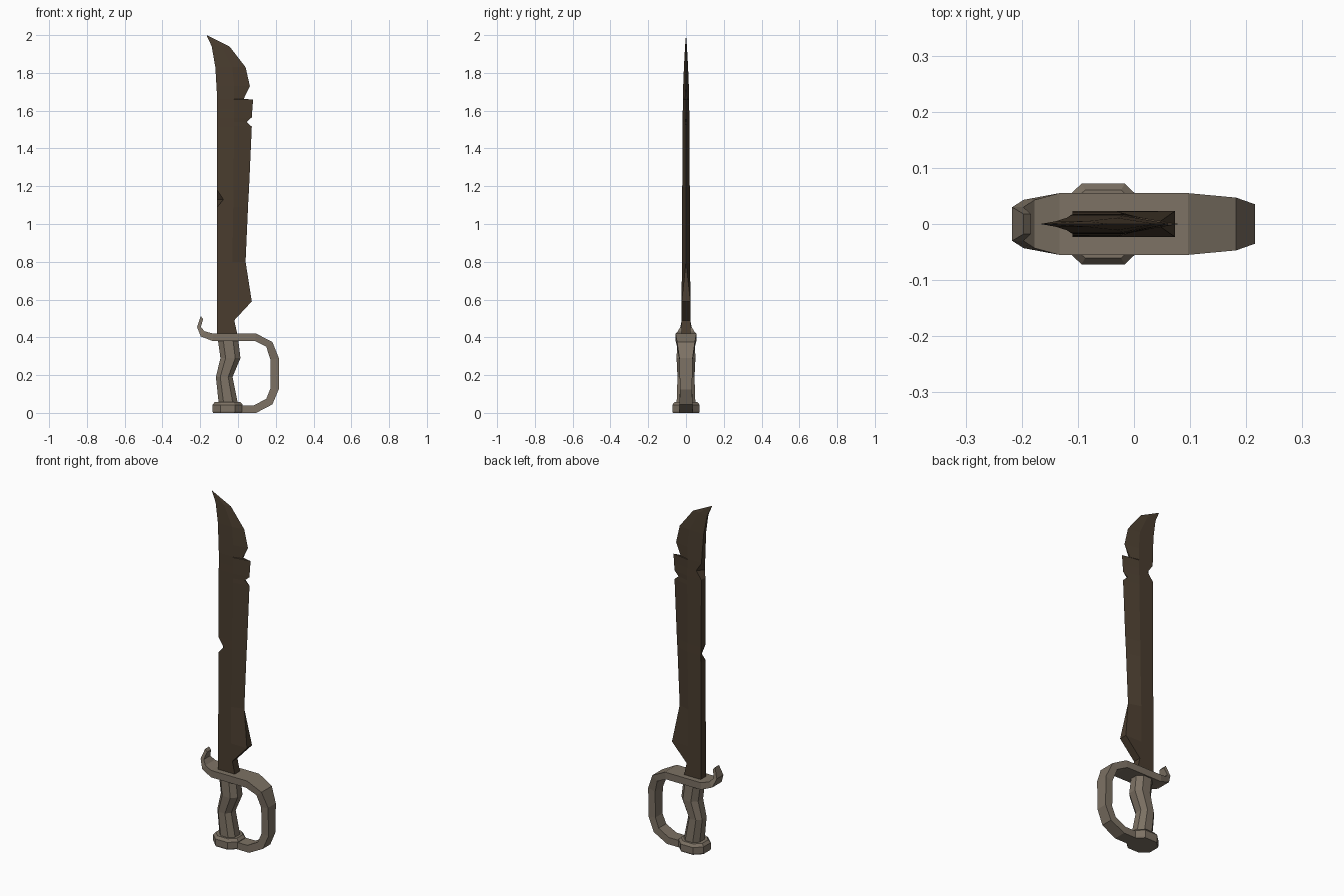
import bpy, bmesh


def material(name, rgb):
    m = bpy.data.materials.new(name)
    m.diffuse_color = (*rgb, 1)
    return m


BLADE = material("dark bronze", (0.067, 0.046, 0.028))
HILT = material("worn grey brown", (0.205, 0.168, 0.128))


def loft(name, rings, mat):
    """Skin a list of equally long rings of points and cap both ends."""
    bm = bmesh.new()
    vs = [[bm.verts.new(p) for p in r] for r in rings]
    n = len(rings[0])
    for a, b in zip(vs, vs[1:]):
        for i in range(n):
            j = (i + 1) % n
            bm.faces.new((a[i], a[j], b[j], b[i]))
    bm.faces.new(vs[0][::-1])
    bm.faces.new(vs[-1])
    bmesh.ops.remove_doubles(bm, verts=bm.verts, dist=1e-5)
    bmesh.ops.recalc_face_normals(bm, faces=bm.faces)
    me = bpy.data.meshes.new(name)
    bm.to_mesh(me)
    bm.free()
    me.materials.append(mat)
    ob = bpy.data.objects.new(name, me)
    bpy.context.collection.objects.link(ob)
    return ob


def octagon(cx, hx, hy, z, fx=0.48, fy=0.45):
    """Chamfered rectangle around (cx, 0)."""
    pts = [(1, -fy), (1, fy), (fx, 1), (-fx, 1),
           (-1, fy), (-1, -fy), (-fx, -1), (fx, -1)]
    return [(cx + hx * u, hy * v, z) for u, v in pts]


# Blade rows: z, front spine x, back spine x, ridge x, edge x, half thickness, half edge thickness
S = -0.11
rows = [
    (0.40, S, S, -0.05, 0.00, 0.023, 0.023),
    (0.49, S, S, -0.05, -0.02, 0.023, 0.023),
    (0.59, S, S, -0.03, 0.073, 0.023, 0.023),
    (0.80, S, S, -0.03, 0.04, 0.022, 0.0),
    (1.09, S, S, -0.025, 0.053, 0.021, 0.0),
    (1.13, -0.077, S, -0.025, 0.055, 0.021, 0.0),   # chip in front of the spine
    (1.18, S, S, -0.025, 0.058, 0.020, 0.0),
    (1.515, S, S, -0.02, 0.073, 0.018, 0.0),
    (1.54, S, S, -0.02, 0.045, 0.018, 0.004),       # edge nick
    (1.565, S, S, -0.02, 0.073, 0.018, 0.0),
    (1.61, S, -0.077, -0.02, 0.076, 0.017, 0.0),    # chip behind the spine
    (1.659, S, S, -0.02, 0.08, 0.017, 0.0),
    (1.662, S, S, -0.02, 0.03, 0.017, 0.005),       # edge step
    (1.73, -0.114, -0.114, -0.02, 0.063, 0.015, 0.0),
    (1.83, -0.12, -0.12, -0.03, 0.04, 0.011, 0.0),
    (1.94, -0.139, -0.139, -0.085, -0.045, 0.005, 0.0),
    (2.00, -0.167, -0.167, -0.167, -0.167, 0.0, 0.0),
]
loft("blade", [[(sf, -t, z), (r, -t, z), (e, -q, z), (e, q, z), (r, t, z), (sb, t, z)]
               for z, sf, sb, r, e, t, q in rows], BLADE)

# Guard and knuckle bow: outer x, z, inner x, z, half width
band = [
    (-0.197, 0.512, -0.184, 0.497, 0.018),
    (-0.217, 0.455, -0.197, 0.455, 0.030),
    (-0.197, 0.405, -0.177, 0.432, 0.043),
    (-0.133, 0.380, -0.133, 0.420, 0.055),
    (0.090, 0.380, 0.096, 0.420, 0.055),
    (0.150, 0.350, 0.182, 0.375, 0.047),
    (0.172, 0.280, 0.216, 0.290, 0.035),
    (0.172, 0.130, 0.216, 0.125, 0.032),
    (0.150, 0.075, 0.182, 0.045, 0.034),
    (0.085, 0.040, 0.096, 0.000, 0.036),
    (0.000, 0.040, 0.000, 0.000, 0.036),
]
loft("hand_guard", [[(a, -w, b), (c, -w, d), (c, w, d), (a, w, b)]
                    for a, b, c, d, w in band], HILT)

# Wavy grip
grip = [(0.04, -0.05, 0.051, 0.050), (0.19, -0.073, 0.044, 0.045),
        (0.29, -0.04, 0.053, 0.050), (0.39, -0.053, 0.054, 0.046)]
loft("grip", [octagon(cx, hx, hy, z) for z, cx, hx, hy in grip], HILT)

# Pommel with a bevelled top
loft("pommel", [octagon(-0.055, 0.08 * k, 0.072 * k, z)
                for z, k in ((0.0, 0.96), (0.008, 1), (0.043, 1), (0.058, 0.84))], HILT)
